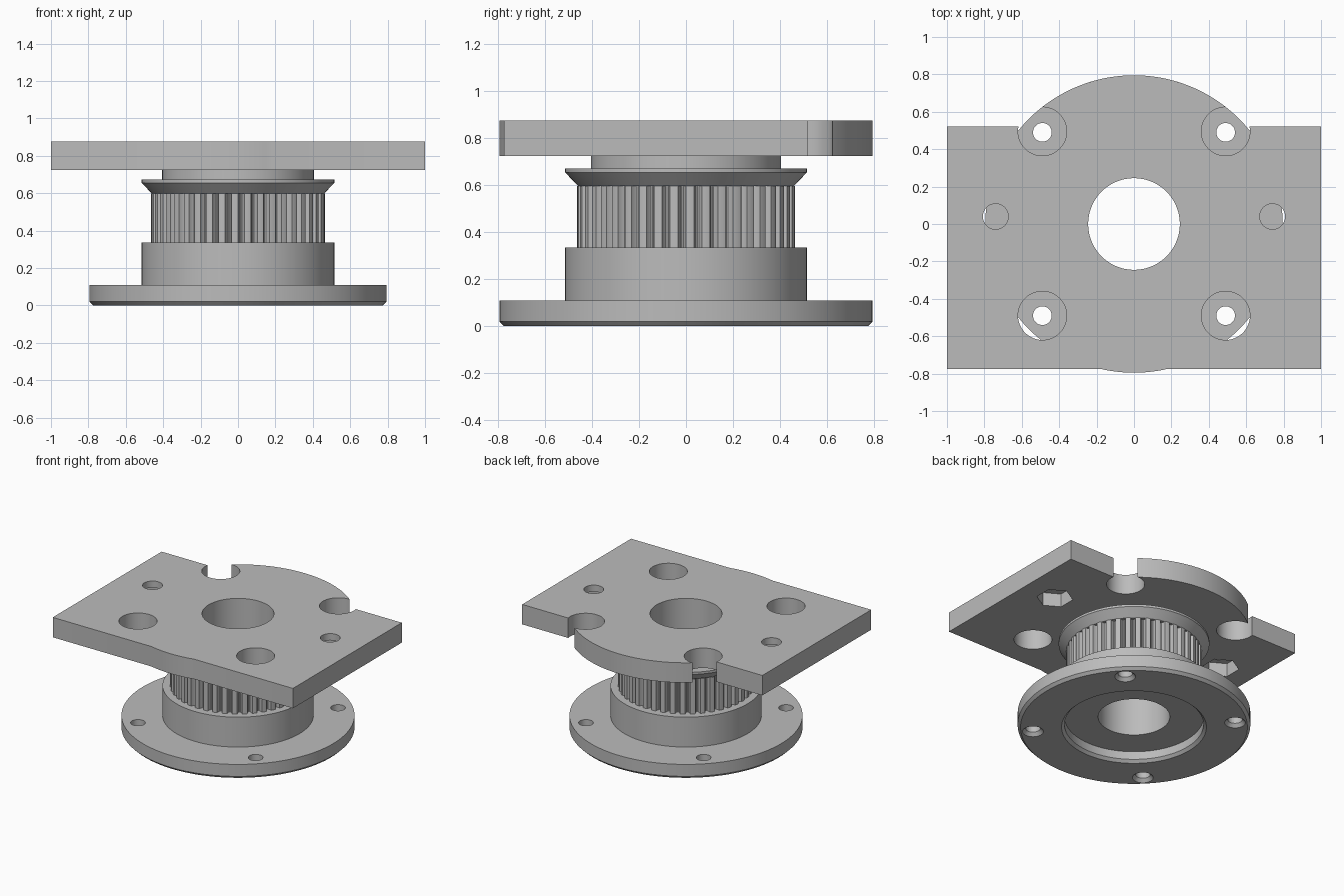
import bpy
import bmesh
from math import sin, cos, pi, asin, radians
from mathutils import Matrix

cube = bpy.data.objects.get("Cube")
if cube:
    bpy.data.objects.remove(cube, do_unlink=True)

grey = bpy.data.materials.new("plain grey")
grey.use_nodes = True
grey.diffuse_color = (0.5, 0.5, 0.5, 1)
for node in grey.node_tree.nodes:
    if node.type == "BSDF_PRINCIPLED":
        node.inputs["Base Color"].default_value = (0.5, 0.5, 0.5, 1)


def make_object(name, bm):
    mesh = bpy.data.meshes.new(name)
    bmesh.ops.recalc_face_normals(bm, faces=bm.faces)
    bm.to_mesh(mesh)
    bm.free()
    mesh.materials.append(grey)
    obj = bpy.data.objects.new(name, mesh)
    bpy.context.collection.objects.link(obj)
    return obj


def lathe(name, profile, steps=128):
    """Revolve a closed (radius, height) profile about z."""
    bm = bmesh.new()
    rings = []
    for i in range(steps):
        a = 2 * pi * i / steps
        rings.append([bm.verts.new((r * cos(a), r * sin(a), z)) for r, z in profile])
    n = len(profile)
    for i in range(steps):
        a, b = rings[i], rings[(i + 1) % steps]
        for j in range(n):
            k = (j + 1) % n
            bm.faces.new((a[j], b[j], b[k], a[k]))
    return make_object(name, bm)


def drill(obj, x, y, z0, z1, r0, r1=None, sides=48):
    """Cut a round, conical or hexagonal hole."""
    bm = bmesh.new()
    bmesh.ops.create_cone(bm, cap_ends=True, segments=sides, radius1=r0,
                          radius2=r0 if r1 is None else r1, depth=z1 - z0,
                          matrix=Matrix.Translation((x, y, (z0 + z1) / 2)))
    cutter = make_object("cutter", bm)
    cutter.hide_render = True
    mod = obj.modifiers.new("hole", "BOOLEAN")
    mod.operation = "DIFFERENCE"
    mod.solver = "EXACT"
    mod.object = cutter
    graph = bpy.context.evaluated_depsgraph_get()
    mesh = bpy.data.meshes.new_from_object(obj.evaluated_get(graph))
    obj.modifiers.clear()
    obj.data = mesh
    bpy.data.objects.remove(cutter, do_unlink=True)


def soften(obj):
    obj.data.shade_smooth()
    obj.data.set_sharp_from_angle(angle=radians(30))


CORNER = 0.49     # bolt spacing from the axis
BORE = 0.245
DISC = 0.795

# Pulley body: flange, hub, rim, neck, bore and bearing recess
pulley = lathe("pulley_body", [
    (0.495, 0), (0.775, 0), (DISC, 0.02), (DISC, 0.11), (0.515, 0.11),
    (0.515, 0.335), (0.425, 0.335), (0.425, 0.597), (0.46, 0.597),
    (0.515, 0.655), (0.515, 0.672), (0.405, 0.672), (0.405, 0.725),
    (BORE, 0.725), (BORE, 0.08), (0.475, 0.08), (0.475, 0.02)])

# Countersunk screw holes in the flange
for sx in (-1, 1):
    for sy in (-1, 1):
        drill(pulley, sx * CORNER, sy * CORNER, -0.05, 0.2, 0.05)
        drill(pulley, sx * CORNER, sy * CORNER, -0.01, 0.03, 0.08, 0.045)
soften(pulley)

# Toothed belt band around the core
TEETH = 42
tooth = [(0.0, 0.463), (0.25, 0.465), (0.5, 0.463), (0.56, 0.445),
         (0.66, 0.434), (0.75, 0.432), (0.84, 0.434), (0.94, 0.445)]
bm = bmesh.new()
columns = []
for i in range(TEETH):
    for f, r in tooth:
        a = 2 * pi * (i + f) / TEETH
        columns.append([bm.verts.new((r * cos(a), r * sin(a), z)) for z in (0.335, 0.597)])
for a, b in zip(columns, columns[1:] + columns[:1]):
    bm.faces.new((a[0], b[0], b[1], a[1]))
soften(make_object("belt_teeth", bm))


# Mounting plate: rectangle merged with a disc that bulges front and back
def arc(start, end, steps):
    return [(DISC * cos(start + (end - start) * i / steps),
             DISC * sin(start + (end - start) * i / steps)) for i in range(steps + 1)]


FRONT, BACK = -0.775, 0.52
low, high = asin(FRONT / DISC), asin(BACK / DISC)
outline = ([(-1, FRONT)] + arc(-pi - low, low, 12) + [(1, FRONT), (1, BACK)]
           + arc(high, pi - high, 48) + [(-1, BACK)])
bm = bmesh.new()
face = bm.faces.new([bm.verts.new((x, y, 0.725)) for x, y in outline])
extruded = bmesh.ops.extrude_face_region(bm, geom=[face])["geom"]
bmesh.ops.translate(bm, vec=(0, 0, 0.15),
                    verts=[v for v in extruded if isinstance(v, bmesh.types.BMVert)])
plate = make_object("mounting_plate", bm)

# Plate holes: centre bore, access holes, side bolts with nut pockets
drill(plate, 0, 0, 0.6, 1, BORE, sides=128)
for sx in (-1, 1):
    for y in (-CORNER, 0.495):
        drill(plate, sx * CORNER, y, 0.6, 1, 0.13)
    drill(plate, sx * 0.74, 0.04, 0.6, 1, 0.068)
    drill(plate, sx * 0.74, 0.04, 0.6, 0.825, 0.125, sides=6)
soften(plate)
